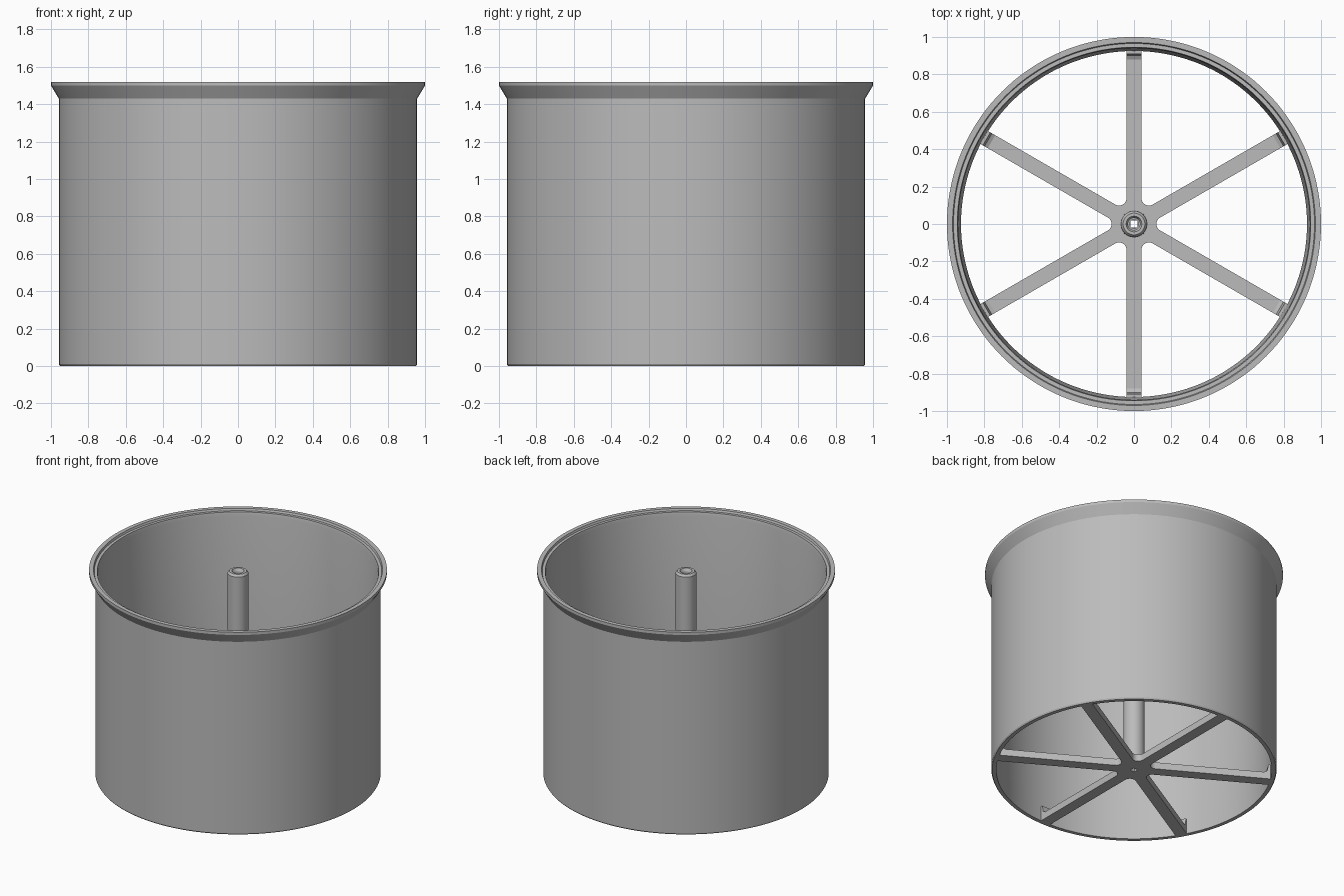
import bpy, bmesh, math
from mathutils import Matrix

cube = bpy.data.objects.get("Cube")
if cube:
    bpy.data.objects.remove(cube, do_unlink=True)

grey = bpy.data.materials.new("plain grey")
grey.use_nodes = True
COLOUR = (0.5, 0.5, 0.5, 1)
grey.diffuse_color = COLOUR
grey.node_tree.nodes["Principled BSDF"].inputs["Base Color"].default_value = COLOUR


def finish(name, bm):
    bmesh.ops.recalc_face_normals(bm, faces=bm.faces)
    mesh = bpy.data.meshes.new(name)
    bm.to_mesh(mesh)
    bm.free()
    mesh.materials.append(grey)
    obj = bpy.data.objects.new(name, mesh)
    bpy.context.collection.objects.link(obj)
    bpy.ops.object.select_all(action="DESELECT")
    obj.select_set(True)
    bpy.context.view_layer.objects.active = obj
    bpy.ops.object.shade_smooth_by_angle(angle=math.radians(25))
    return obj


def bridge(bm, a, b):
    for i in range(len(a)):
        j = (i + 1) % len(a)
        bm.faces.new((a[i], a[j], b[j], b[i]))


def lathe(name, profile, sides):
    """Closed (radius, height) profile turned about the z axis."""
    bm = bmesh.new()
    rings = []
    for r, z in profile:
        rings.append([bm.verts.new((r * math.cos(math.tau * i / sides),
                                    r * math.sin(math.tau * i / sides), z))
                      for i in range(sides)])
    for k, ring in enumerate(rings):
        bridge(bm, ring, rings[(k + 1) % len(rings)])
    return finish(name, bm)


# Open drum wall with a flared, stepped rim
lathe("drum_wall", [(0.925, 0), (0.952, 0), (0.958, 0.01), (0.958, 1.43),
                    (1, 1.5), (1, 1.52), (0.97, 1.52), (0.965, 1.505),
                    (0.945, 1.505), (0.94, 1.48)], 144)

# Hollow centre post
lathe("centre_post", [(0.024, 0.03), (0.072, 0.03), (0.07, 1.495),
                      (0.058, 1.51), (0.042, 1.51), (0.032, 1.49),
                      (0.032, 0.06), (0.024, 0.06)], 48)

# Six-armed spider with rounded inner corners and a small square hole
HALF, FILLET, REACH, THICK, HOLE = 0.04, 0.04, 0.935, 0.05, 0.018
outline = []
for k in range(6):
    turn = Matrix.Rotation(k * math.pi / 3, 2)
    sector = []
    for s in range(9):
        a = math.radians(240 - 15 * s)
        sector.append(((HALF + FILLET) * 2 + FILLET * math.cos(a),
                       FILLET * math.sin(a)))
    arm = Matrix.Rotation(math.pi / 6, 2)
    for p in ((REACH, -HALF), (REACH, HALF)):
        x, y = p
        sector.append((x * arm[0][0] + y * arm[0][1],
                       x * arm[1][0] + y * arm[1][1]))
    for x, y in sector:
        outline.append((turn[0][0] * x + turn[0][1] * y,
                        turn[1][0] * x + turn[1][1] * y))
hole = [(x * HOLE / max(abs(x), abs(y)), y * HOLE / max(abs(x), abs(y)))
        for x, y in outline]
bm = bmesh.new()
loops = [[bm.verts.new((x, y, z)) for x, y in pts]
         for pts, z in ((outline, 0), (outline, THICK), (hole, THICK), (hole, 0))]
for k in range(4):
    bridge(bm, loops[k], loops[(k + 1) % 4])
finish("spokes", bm)

# Upturned tab where each spoke meets the wall
bm = bmesh.new()
for k in range(6):
    turn = Matrix.Rotation(math.pi / 6 + k * math.pi / 3, 4, "Z")
    side = [(0.935, 0.03), (0.88, 0.03), (0.88, THICK), (0.9, THICK + 0.01),
            (0.91, THICK + 0.06), (0.935, THICK + 0.06)]
    ends = [[bm.verts.new(turn @ Matrix.Translation((x, y, z)).translation)
             for x, z in side] for y in (-HALF, HALF)]
    bridge(bm, ends[0], ends[1])
    bm.faces.new(ends[0])
    bm.faces.new(ends[1])
finish("spoke_tabs", bm)
